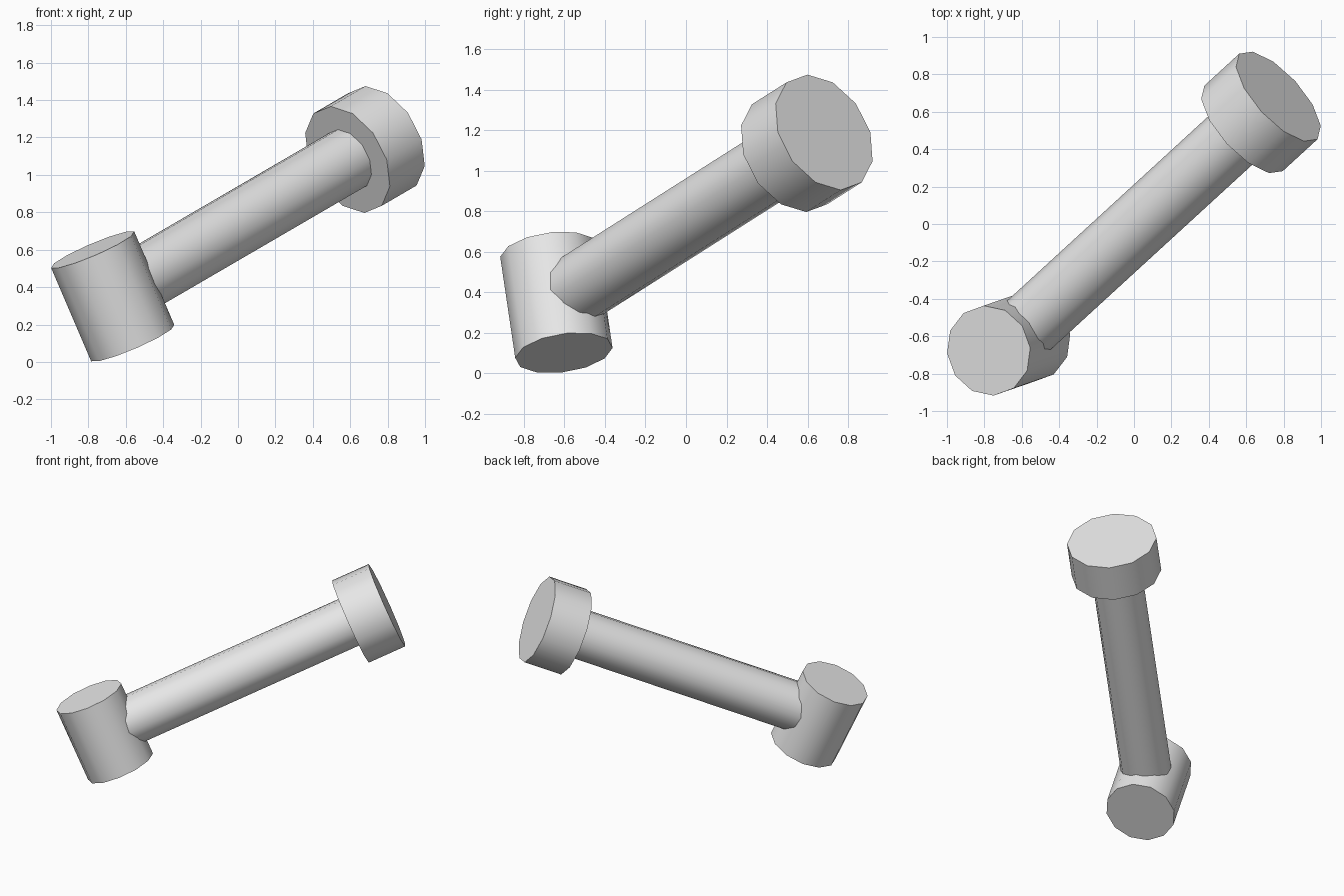
import bpy
import math
from mathutils import Vector, Matrix

cube = bpy.data.objects.get("Cube")
if cube:
    bpy.data.objects.remove(cube, do_unlink=True)

SIDES = 12
GREY = (0.8, 0.8, 0.8, 1.0)

grey = bpy.data.materials.new("plain_grey")
grey.use_nodes = True
grey.diffuse_color = GREY
grey.node_tree.nodes["Principled BSDF"].inputs["Base Color"].default_value = GREY


def rod(name, start, end, radius, roll=0.0):
    """Closed cylinder between two points; at zero roll a corner lies level."""
    axis = (end - start).normalized()
    level = Vector((-axis.y, axis.x, 0)).normalized()
    level = Matrix.Rotation(math.radians(roll), 3, axis) @ level
    frame = Matrix((level, axis.cross(level), axis)).transposed().to_4x4()
    # the primitive's first corner points along +y or +x, a quarter turn apart
    bpy.ops.mesh.primitive_cylinder_add(
        vertices=SIDES, radius=radius, depth=(end - start).length)
    obj = bpy.context.object
    obj.name = name
    obj.matrix_world = Matrix.Translation((start + end) / 2) @ frame
    obj.data.materials.append(grey)
    bpy.ops.object.shade_smooth_by_angle(angle=math.radians(40))
    return obj


# Tilted hub at the low end
hub_bottom = Vector((-0.563, -0.603, 0.101))
hub_top = Vector((-0.777, -0.677, 0.6))
rod("hub", hub_bottom, hub_top, 0.243, roll=-74)

# Head disc at the high end, facing along the shaft
hub_centre = (hub_bottom + hub_top) / 2
head_outer = Vector((0.772, 0.682, 1.19))
along = (head_outer - hub_centre).normalized()
head_inner = head_outer - along * 0.275
rod("head", head_inner, head_outer, 0.31)

# Shaft joining the hub's middle to the head
rod("shaft", hub_centre, head_inner + along * 0.05, 0.175)
